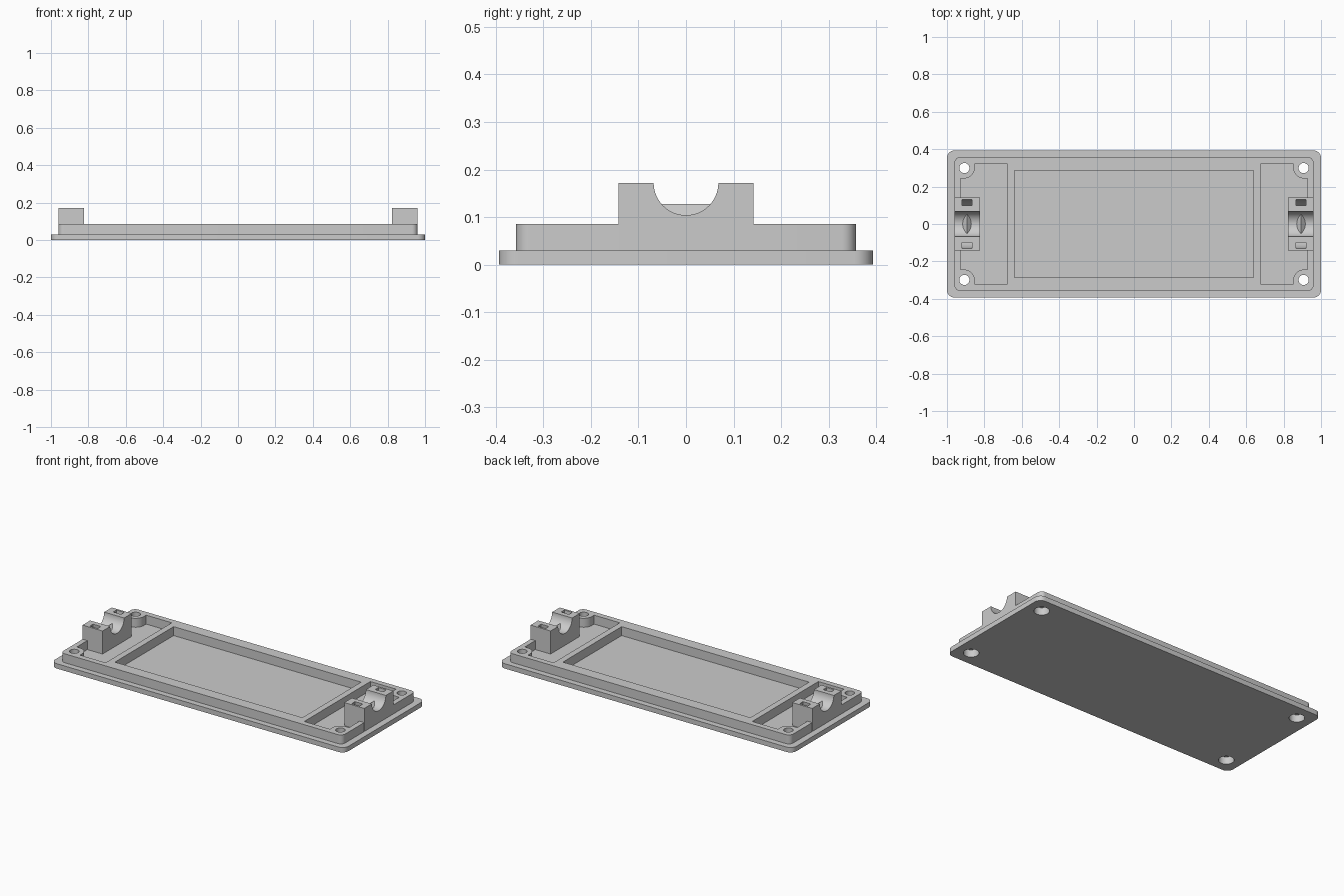
import bpy, bmesh
from math import cos, sin, pi, radians

if "Cube" in bpy.data.objects:
    bpy.data.objects.remove(bpy.data.objects["Cube"])

grey = bpy.data.materials.new("light grey plastic")
grey.use_nodes = True
COLOUR = (0.6, 0.6, 0.6, 1)
grey.diffuse_color = COLOUR
grey.node_tree.nodes["Principled BSDF"].inputs["Base Color"].default_value = COLOUR

PLATE_TOP, STEP_TOP, BLOCK_TOP = 0.03, 0.085, 0.172
HOLE_X, HOLE_Y = 0.907, 0.299


def arc(cx, cy, r, start, end, steps=12):
    """Points along an arc, angles in degrees."""
    angles = [radians(start + (end - start) * i / steps) for i in range(steps + 1)]
    return [(cx + r * cos(a), cy + r * sin(a)) for a in angles]


def rounded_rect(w, d, r):
    corners = [(1, 1, 0), (-1, 1, 90), (-1, -1, 180), (1, -1, 270)]
    return [p for sx, sy, a in corners
            for p in arc(sx * (w - r), sy * (d - r), r, a, a + 90, 8)]


def prism(name, points, lo, hi, axis="z"):
    """Extrude a profile: (x, y) along z, or (y, z) along x."""
    bm = bmesh.new()
    place = (lambda p: (p[0], p[1], lo)) if axis == "z" else (lambda p: (lo, p[0], p[1]))
    face = bm.faces.new([bm.verts.new(place(p)) for p in points])
    top = bmesh.ops.extrude_face_region(bm, geom=[face])["geom"]
    shift = (0, 0, hi - lo) if axis == "z" else (hi - lo, 0, 0)
    bmesh.ops.translate(bm, vec=shift,
                        verts=[v for v in top if isinstance(v, bmesh.types.BMVert)])
    bmesh.ops.recalc_face_normals(bm, faces=bm.faces)
    mesh = bpy.data.meshes.new(name)
    bm.to_mesh(mesh)
    bm.free()
    mesh.materials.append(grey)
    obj = bpy.data.objects.new(name, mesh)
    bpy.context.collection.objects.link(obj)
    return obj


def select(obj):
    bpy.ops.object.select_all(action="DESELECT")
    obj.select_set(True)
    bpy.context.view_layer.objects.active = obj


def combine(obj, tool, operation="DIFFERENCE"):
    """Apply a boolean and remove the tool."""
    tool.hide_render = True
    mod = obj.modifiers.new("combine", "BOOLEAN")
    mod.operation, mod.solver, mod.object = operation, "EXACT", tool
    select(obj)
    bpy.ops.object.modifier_apply(modifier=mod.name)
    bpy.data.objects.remove(tool)


def smooth(obj):
    select(obj)
    bpy.ops.object.shade_smooth_by_angle(angle=radians(30))


# Base plate and the raised step that carries the pockets
base_plate = prism("base_plate", rounded_rect(1, 0.393, 0.04), 0, PLATE_TOP)
raised_frame = prism("raised_frame", rounded_rect(0.96, 0.357, 0.03), PLATE_TOP, STEP_TOP)

# Large middle pocket
w, d = 0.639, 0.286
combine(raised_frame, prism("middle_pocket", [(-w, -d), (w, -d), (w, d), (-w, d)],
                            PLATE_TOP - 0.02, STEP_TOP + 0.02))

# End pockets, curving around the screw bosses
half = [(0.677, 0.322)] + [(HOLE_X - 0.055, 0.322)]
half += arc(HOLE_X, HOLE_Y, 0.055, 180, 270) + [(0.928, HOLE_Y - 0.055)]
outline = half + [(x, -y) for x, y in reversed(half)]
for side in (-1, 1):
    combine(raised_frame, prism("end_pocket", [(side * x, y) for x, y in outline],
                                PLATE_TOP - 0.02, STEP_TOP + 0.02))

# Join into one body, then bore the screw holes with wide seats underneath
combine(base_plate, raised_frame, "UNION")
base_plate.name = "enclosure_lid"
for sx in (-1, 1):
    for sy in (-1, 1):
        for r, lo, hi in ((0.027, -0.1, 0.2), (0.043, -0.1, 0.045)):
            circle = arc(sx * HOLE_X, sy * HOLE_Y, r, 0, 360, 32)[:-1]
            combine(base_plate, prism("screw_bore", circle, lo, hi))
smooth(base_plate)

# Cable clamp blocks with a round saddle, tie channel and gripping ridge
for side, label in ((-1, "right"), (1, "left")):
    x0, x1 = sorted((side * 0.824, side * 0.9603))
    mid = side * 0.893
    block = prism(label + "_cable_clamp",
                  [(-0.142, PLATE_TOP - 0.002), (0.142, PLATE_TOP - 0.002),
                   (0.142, BLOCK_TOP), (-0.142, BLOCK_TOP)], x0, x1, "x")
    above = BLOCK_TOP + 0.05
    saddle = [(-0.068, above)] + arc(0, BLOCK_TOP, 0.068, 180, 360, 32) + [(0.068, above)]
    combine(block, prism("saddle_cut", saddle, x0 - 0.05, x1 + 0.05, "x"))
    channel = [(-0.13, above)] + arc(0, BLOCK_TOP, 0.13, 180, 360, 32) + [(0.13, above)]
    channel += [(0.098, above)] + arc(0, BLOCK_TOP, 0.098, 360, 180, 32) + [(-0.098, above)]
    combine(block, prism("tie_channel", channel, mid - 0.027, mid + 0.027, "x"))
    smooth(block)

    # Ridge: triangular bar across the saddle
    ridge = prism(label + "_grip_ridge", [(-0.052, 0.1), (0.052, 0.1),
                                          (0.052, 0.127), (-0.052, 0.127)],
                  mid - 0.027, mid + 0.027, "x")
    for v in ridge.data.vertices:
        if v.co.z > 0.12:
            v.co.x = mid
    bm = bmesh.new()
    bm.from_mesh(ridge.data)
    bmesh.ops.remove_doubles(bm, verts=bm.verts, dist=0.0001)
    bmesh.ops.recalc_face_normals(bm, faces=bm.faces)
    bm.to_mesh(ridge.data)
    bm.free()
